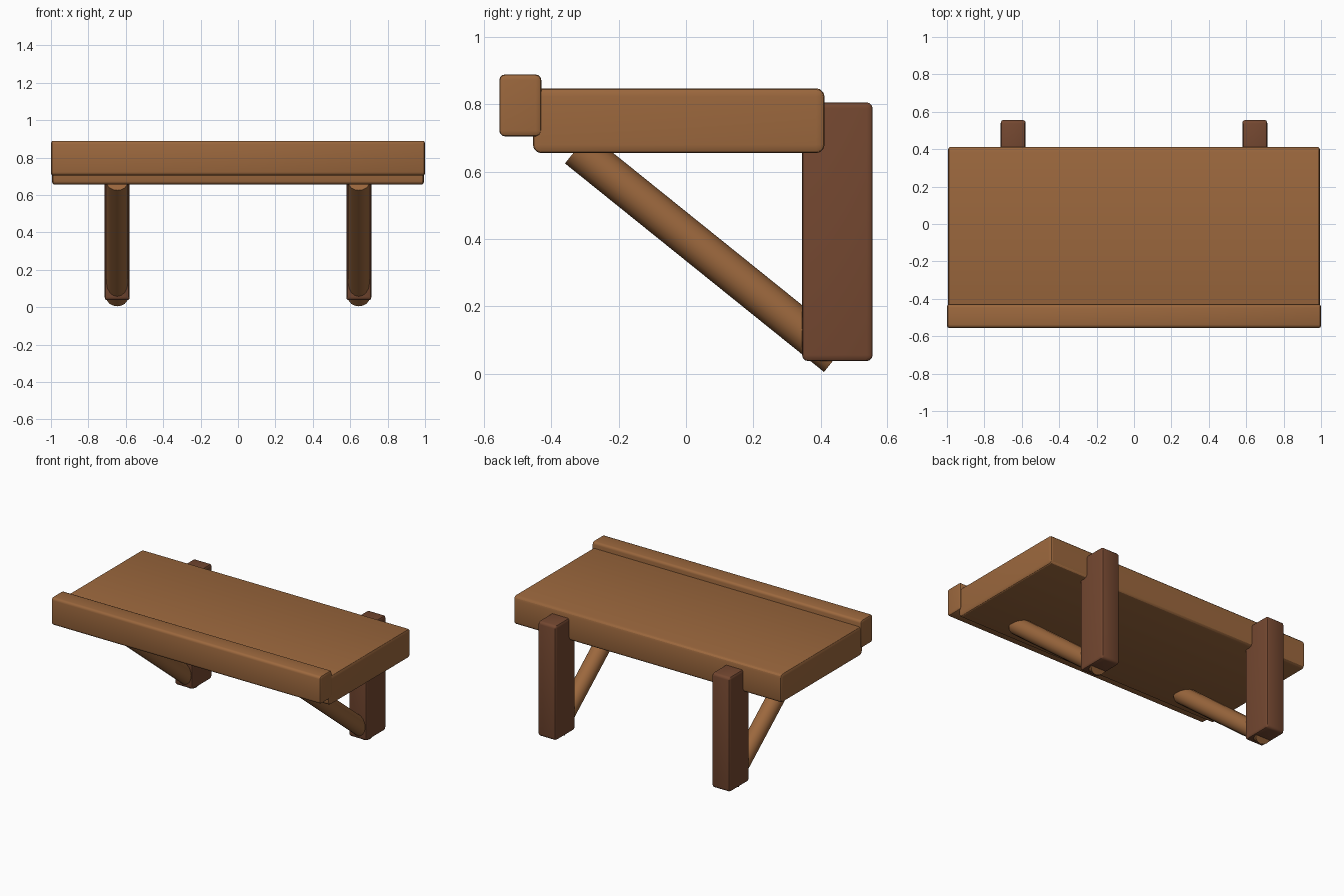
import bpy
from mathutils import Vector

if "Cube" in bpy.data.objects:
    bpy.data.objects.remove(bpy.data.objects["Cube"], do_unlink=True)


def make_material(name, color):
    mat = bpy.data.materials.new(name)
    mat.use_nodes = True
    mat.diffuse_color = color
    mat.node_tree.nodes["Principled BSDF"].inputs["Base Color"].default_value = color
    return mat


light_wood = make_material("light wood", (0.33, 0.137, 0.047, 1))
dark_wood = make_material("dark wood", (0.175, 0.064, 0.03, 1))


def finish(obj, name, mat):
    obj.name = name
    obj.data.materials.append(mat)
    bpy.ops.object.shade_smooth_by_angle()


def beam(name, low, high, bevel, squeeze, mat):
    """Rounded box between two corners; squeeze narrows the bevel along x."""
    low, high = Vector(low), Vector(high)
    size = high - low
    bpy.ops.mesh.primitive_cube_add(size=1, location=(low + high) / 2)
    obj = bpy.context.object
    obj.scale = (size.x / squeeze, size.y, size.z)
    bpy.ops.object.transform_apply(location=False, rotation=False, scale=True)
    mod = obj.modifiers.new("rounded edges", "BEVEL")
    mod.width = bevel
    mod.segments = 3
    bpy.ops.object.modifier_apply(modifier=mod.name)
    obj.scale.x = squeeze
    bpy.ops.object.transform_apply(location=False, rotation=False, scale=True)
    finish(obj, name, mat)


def rod(name, start, end, radius, mat):
    start, end = Vector(start), Vector(end)
    axis = end - start
    bpy.ops.mesh.primitive_cylinder_add(vertices=16, radius=radius, depth=axis.length,
                                        location=(start + end) / 2,
                                        rotation=axis.to_track_quat("Z", "Y").to_euler())
    finish(bpy.context.object, name, mat)


# Shelf board and the raised lip along its front
beam("shelf_board", (-0.995, -0.455, 0.655), (0.995, 0.412, 0.848), 0.025, 0.45, light_wood)
beam("front_lip", (-1, -0.555, 0.705), (1, -0.43, 0.889), 0.017, 0.5, light_wood)

# Wall posts with slanted round braces
for side, sign in (("left", 1), ("right", -1)):
    x = sign * 0.646
    beam(side + "_post", (x - 0.067, 0.345, 0.037), (x + 0.067, 0.555, 0.806), 0.018, 0.65, dark_wood)
    rod(side + "_brace", (x, -0.324, 0.669), (x, 0.446, 0.049), 0.057, light_wood)
